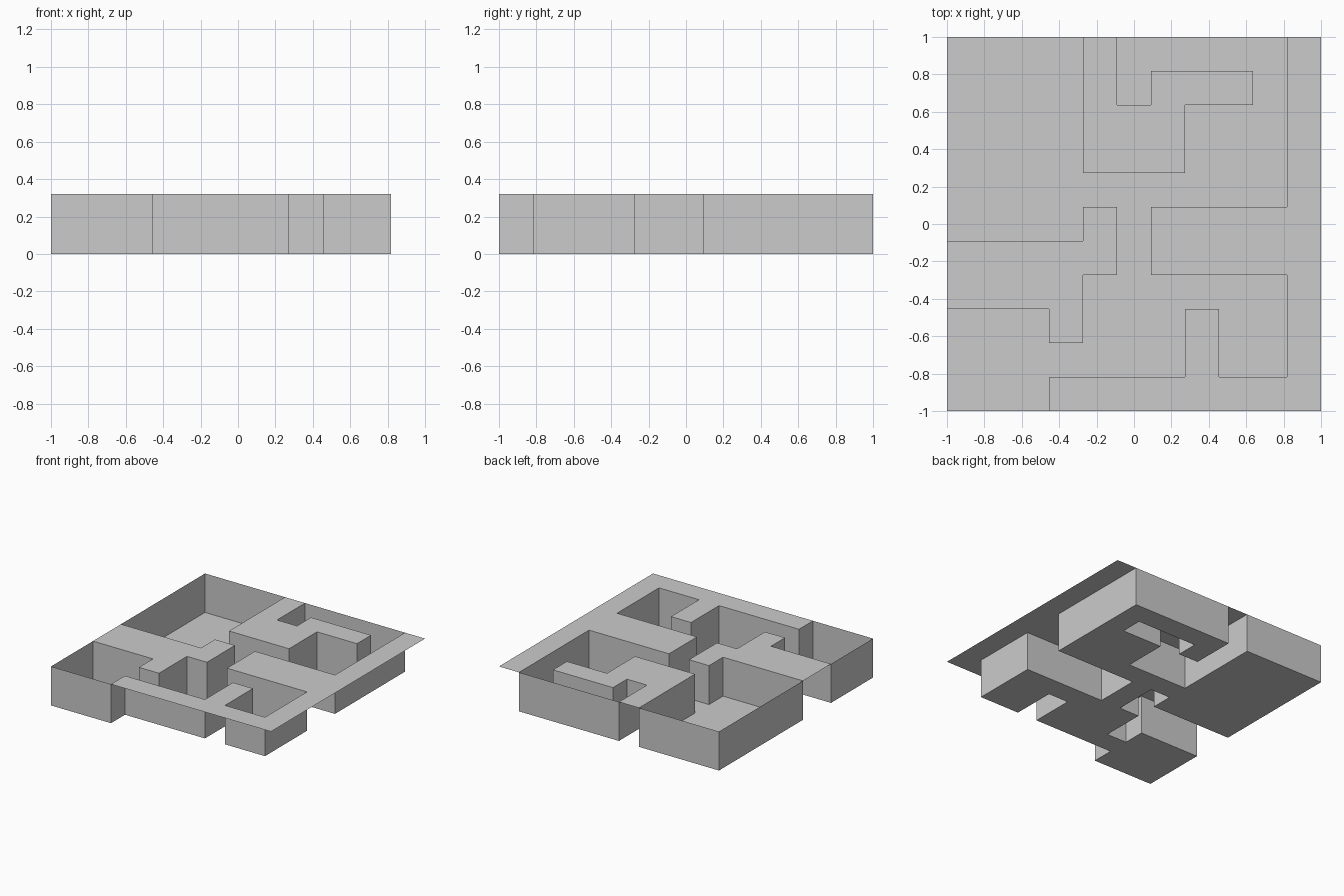
import bpy
import bmesh

if "Cube" in bpy.data.objects:
    bpy.data.objects.remove(bpy.data.objects["Cube"])

CELLS = 11      # the plan lies on an 11 x 11 grid
HEIGHT = 0.32   # level of the upper plates


def to_world(cell, z):
    return (-1 + 2 * cell[0] / CELLS, -1 + 2 * cell[1] / CELLS, z)


def make_sheet(name, outline, z, wall_top=None):
    """Flat sheet from a counter-clockwise outline, optionally walled all round."""
    bm = bmesh.new()
    base = [bm.verts.new(to_world(c, z)) for c in outline]
    bm.faces.new(base)
    if wall_top is not None:
        top = [bm.verts.new(to_world(c, wall_top)) for c in outline]
        for i in range(len(base)):
            j = (i + 1) % len(base)
            bm.faces.new((base[i], top[i], top[j], base[j]))
    mesh = bpy.data.meshes.new(name)
    bm.to_mesh(mesh)
    bm.free()
    obj = bpy.data.objects.new(name, mesh)
    bpy.context.collection.objects.link(obj)
    return obj


# Borders between the sunken floor and each raised plate, in grid cells
back_edge = [(4, 11), (4, 7), (7, 7), (7, 9), (9, 9), (9, 10),
             (6, 10), (6, 9), (5, 9), (5, 11)]
right_edge = [(10, 11), (10, 6), (6, 6), (6, 4), (10, 4), (10, 1),
              (8, 1), (8, 3), (7, 3), (7, 1), (3, 1), (3, 0)]
left_edge = [(0, 3), (3, 3), (3, 2), (4, 2), (4, 4), (5, 4),
             (5, 6), (4, 6), (4, 5), (0, 5)]

# Sunken floor with walls rising to the plates and around the outside
floor_outline = [(0, 11)] + back_edge + right_edge + [(0, 0)] + left_edge
make_sheet("sunken_floor_and_walls", floor_outline[::-1], 0.0, HEIGHT)

# Raised plates
make_sheet("back_plate", back_edge, HEIGHT)
make_sheet("right_plate", right_edge + [(11, 0), (11, 11)], HEIGHT)
make_sheet("left_plate", left_edge, HEIGHT)
